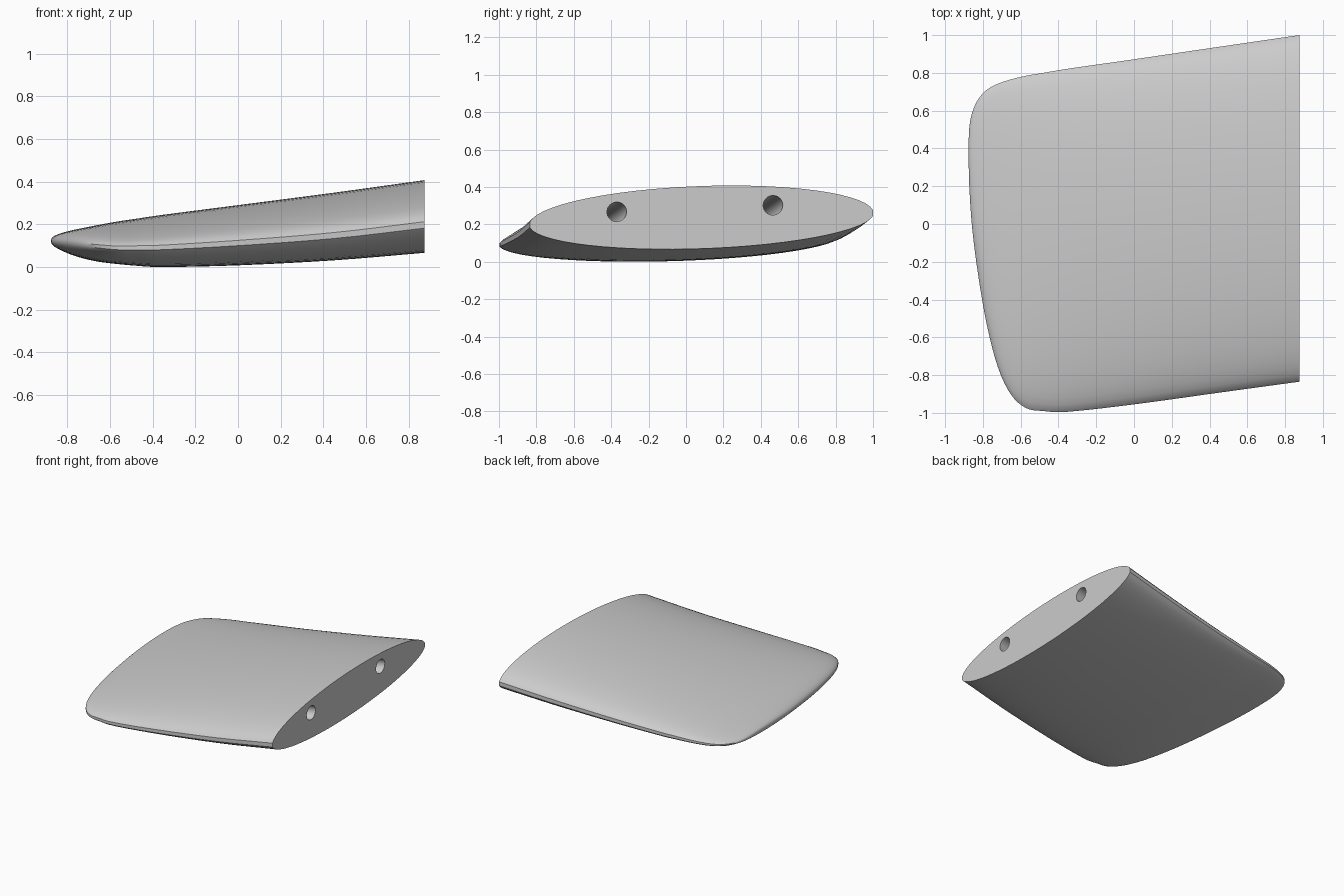
import bpy, bmesh, math
from mathutils import Vector

default_cube = bpy.data.objects.get("Cube")
if default_cube:
    bpy.data.objects.remove(default_cube, do_unlink=True)

# Single painted-metal grey
grey = bpy.data.materials.new("plain_grey")
grey.use_nodes = True
shade = (0.6, 0.6, 0.6, 1)
grey.diffuse_color = shade
grey.node_tree.nodes["Principled BSDF"].inputs["Base Color"].default_value = shade

# Stations from root to tip:
# span x, leading y, trailing y, leading z, trailing z, top z, bottom z
STATIONS = [
    (.875, -.835, 1, .197, .26, .405, .07),
    (.45, -.893, .938, .147, .21, .346, .035),
    (0, -.955, .872, .112, .167, .288, .011),
    (-.35, -.994, .822, .092, .142, .243, .003),
    (-.48, -.99, .8, .09, .135, .224, .009),
    (-.57, -.975, .785, .09, .131, .211, .017),
    (-.65, -.905, .766, .097, .128, .197, .026),
    (-.72, -.76, .743, .105, .126, .184, .04),
    (-.78, -.53, .71, .112, .125, .172, .058),
    (-.825, -.27, .66, .117, .124, .16, .077),
    (-.857, -.02, .59, .12, .123, .148, .094),
    (-.872, .2, .51, .122, .122, .137, .108),
    (-.876, .36, .42, .122, .122, .125, .119),
]
STEPS = 4
SIDE = 28      # points on each of the upper and lower surfaces
BLUNT = 0.09   # half-angle of the flat strip along both edges


def spline(a, b, c, d, t):
    """Smooth blend from b to c."""
    return [0.5 * (2 * q + (r - p) * t + (2 * p - 5 * q + 4 * r - s) * t * t
                   + (3 * q - p - 3 * r + s) * t ** 3)
            for p, q, r, s in zip(a, b, c, d)]


def smooth_stations(rows):
    first = [2 * p - q for p, q in zip(rows[0], rows[1])]
    last = [2 * p - q for p, q in zip(rows[-1], rows[-2])]
    padded = [first, *rows, last]
    out = []
    for i in range(len(rows) - 1):
        out += [spline(*padded[i:i + 4], k / STEPS) for k in range(STEPS)]
    return out + [rows[-1]]


def section(x, lead, trail, lead_z, trail_z, top, bottom):
    """Elliptical aerofoil sheared onto its chord line, with blunt edges."""
    mid_y, mid_z = (lead + trail) / 2, (lead_z + trail_z) / 2
    half = (trail - lead) / 2
    points = []
    for start, height in ((0, top - mid_z), (math.pi, mid_z - bottom)):
        for k in range(SIDE):
            a = start + BLUNT + (math.pi - 2 * BLUNT) * k / (SIDE - 1)
            u = math.cos(a) / math.cos(BLUNT)
            z = mid_z + u * (trail_z - lead_z) / 2 + math.sin(a) * height
            points.append((x, mid_y + u * half, z))
    return points


# Wing panel lofted through the stations
bm = bmesh.new()
rings = [[bm.verts.new(p) for p in section(*row)] for row in smooth_stations(STATIONS)]
for ring, following in zip(rings, rings[1:]):
    for i in range(len(ring)):
        j = (i + 1) % len(ring)
        bm.faces.new((ring[i], ring[j], following[j], following[i]))
bm.faces.new(rings[0])
bm.faces.new(rings[-1])
bmesh.ops.recalc_face_normals(bm, faces=bm.faces)
mesh = bpy.data.meshes.new("wing_panel")
bm.to_mesh(mesh)
bm.free()
mesh.materials.append(grey)
wing = bpy.data.objects.new("wing_panel", mesh)
bpy.context.collection.objects.link(wing)
bpy.context.view_layer.objects.active = wing

# Two mounting-pin sockets bored into the root, following the sweep
direction = Vector((-1, -.14, -.1)).normalized()
for name, y, z in (("front_socket", -.37, .267), ("rear_socket", .465, .302)):
    mouth = Vector((.875, y, z))
    bpy.ops.mesh.primitive_cylinder_add(
        vertices=32, radius=.052, depth=1,
        location=mouth + direction * .4,
        rotation=direction.to_track_quat('Z', 'Y').to_euler())
    cutter = bpy.context.object
    cutter.name = name + "_cutter"
    cutter.hide_render = True
    cutter.data.materials.append(grey)
    bore = wing.modifiers.new(name, 'BOOLEAN')
    bore.operation = 'DIFFERENCE'
    bore.solver = 'EXACT'
    bore.object = cutter
    bpy.context.view_layer.objects.active = wing
    bpy.ops.object.modifier_apply(modifier=name)
    bpy.data.objects.remove(cutter, do_unlink=True)

# Smooth skin with crisp root rim and edge strips
bpy.ops.object.select_all(action='DESELECT')
wing.select_set(True)
bpy.context.view_layer.objects.active = wing
bpy.ops.object.shade_smooth_by_angle(angle=math.radians(30))
